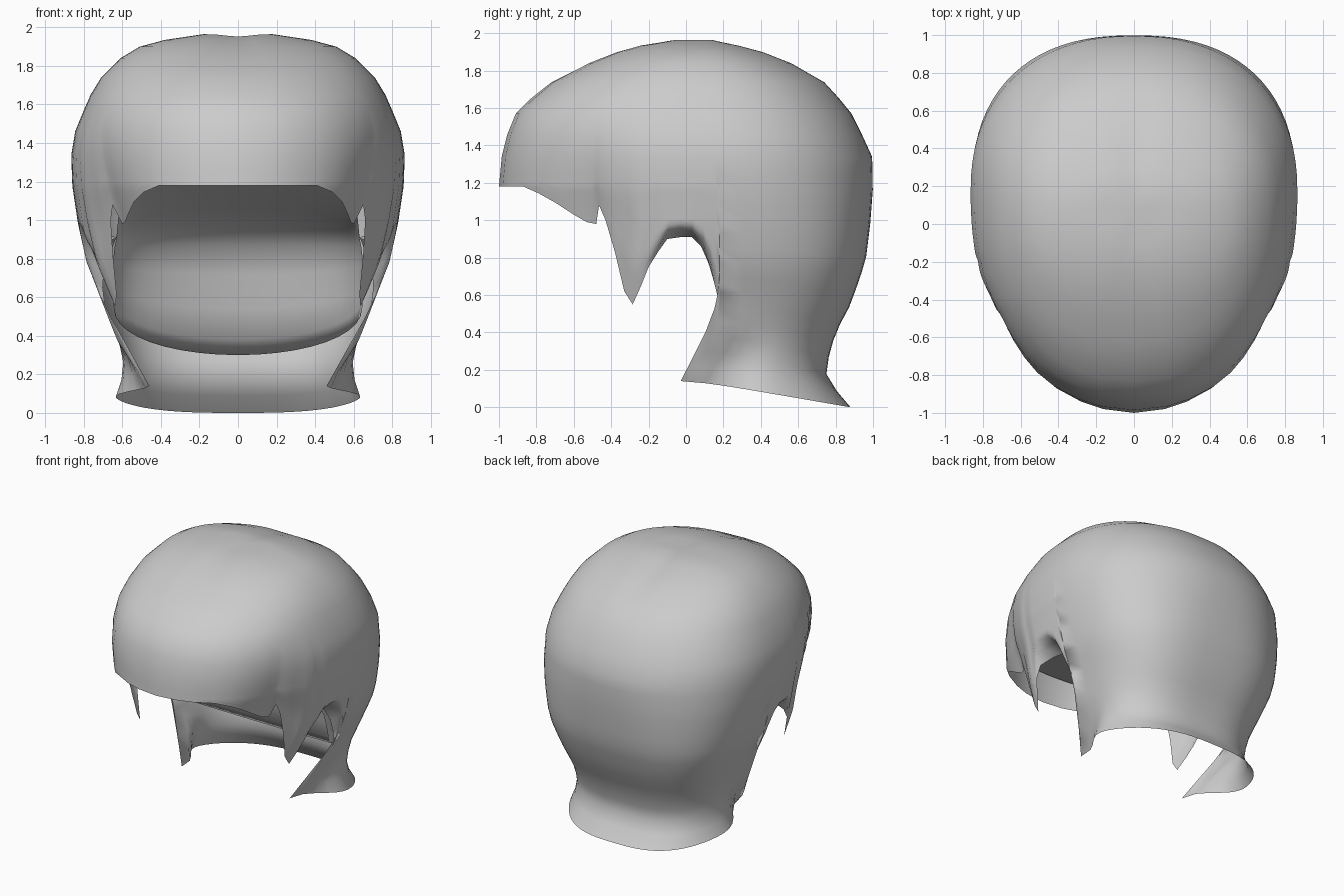
import bpy, bmesh, math

# Horizontal sections: z, centre y, front y, back y, half width
SECT = [
    (0.00, -0.10, -1.0, 0.88, 0.71), (0.08, -0.07, -1.0, 0.81, 0.69),
    (0.18, 0.00, -1.0, 0.75, 0.65), (0.28, 0.09, -1.0, 0.765, 0.63),
    (0.40, 0.16, -1.0, 0.80, 0.64), (0.55, 0.18, -1.06, 0.88, 0.69),
    (0.78, 0.18, -1.00, 0.96, 0.785), (0.98, 0.18, -0.95, 0.985, 0.83),
    (1.18, 0.18, -1.00, 1.00, 0.86), (1.34, 0.17, -0.985, 0.995, 0.865),
    (1.46, 0.15, -0.955, 0.94, 0.845), (1.57, 0.12, -0.91, 0.885, 0.80),
    (1.65, 0.10, -0.83, 0.82, 0.765), (1.74, 0.08, -0.72, 0.74, 0.71),
    (1.84, 0.06, -0.53, 0.57, 0.61), (1.90, 0.06, -0.38, 0.42, 0.51),
    (1.935, 0.07, -0.26, 0.29, 0.38), (1.955, 0.08, -0.10, 0.16, 0.18),
]
TOP_ROWS = [1.955, 1.935, 1.90, 1.84, 1.79, 1.74, 1.65, 1.57, 1.46, 1.34, 1.25]
PF = 2 / 2.2
LOW_ROWS = 14


def section(z):
    for a, b in zip(SECT, SECT[1:]):
        if z <= b[0]:
            f = max(0, (z - a[0]) / (b[0] - a[0]))
            return [p + (q - p) * f for p, q in zip(a, b)][1:]
    return SECT[-1][1:]


def point(th, z):
    c, f, b, w = section(z)
    co, si = math.cos(th), max(0, math.sin(th))
    # the back is squarer low down
    p = PF if co > 0 else 2 / (2.25 + 0.6 * max(0, min(1, (1.3 - z) / 0.6)))
    y = c - (c - f) * co ** p if co > 0 else c + (b - c) * (-co) ** p
    x = w * si ** p
    # nape corners bend inwards
    k = 0.31 * max(0, min(1, (0.42 - z) / 0.28)) ** 1.5
    x *= 1 - k * math.exp(-((th - math.pi / 2) / 0.25) ** 2)
    return x, y, z


def angle_at(y, z):
    c, f, b, w = section(z)
    return math.acos(min(1, max(0, (c - y) / (c - f))) ** (1 / PF))


# Hem of fringe and sideburn: y, z, x
HEM = [(-1.0, 1.18, 0), (-0.98, 1.18, 0.16), (-0.94, 1.18, 0.28), (-0.87, 1.18, 0.41),
       (-0.79, 1.145, 0.49), (-0.70, 1.095, 0.54), (-0.60, 1.03, 0.57),
       (-0.53, 0.99, 0.585), (-0.48, 0.98, 0.60), (-0.465, 1.08, 0.65),
       (-0.43, 1.0, 0.66), (-0.38, 0.83, 0.65), (-0.33, 0.62, 0.63),
       (-0.285, 0.55, 0.635), (-0.24, 0.65, 0.68), (-0.20, 0.75, 0.72)]
# Hem of ear arch: y, z, inward curl
ARCH = [(-0.15, 0.83, 0.06), (-0.10, 0.90, 0.18), (-0.03, 0.91, 0.23), (0.03, 0.91, 0.22),
        (0.09, 0.85, 0.18), (0.13, 0.75, 0.10), (0.155, 0.65, 0.04), (0.179, 0.55, 0)]
cols = []
for y, z, x in HEM:
    th = angle_at(y, z)
    full = point(th, z)[0]
    cols.append((th, z, 0, x / full if full > 0.01 else 1))
cols += [(angle_at(y, z), z, c, 1) for y, z, c in ARCH]
# Nape hem
N = 20
for i in range(N + 1):
    th = math.pi / 2 * (1 + i / N)
    cols.append((th, 0.14 * (1 + math.cos(th)), 0, 1))


def finish(bm, name):
    for f in bm.faces:
        f.smooth = True
    me = bpy.data.meshes.new(name)
    bm.to_mesh(me)
    bm.free()
    ob = bpy.data.objects.new(name, me)
    bpy.context.collection.objects.link(ob)
    m = ob.modifiers.new("mirror", 'MIRROR')
    m.use_clip = True
    m.merge_threshold = 0.002


# Outer half shell
bm = bmesh.new()
crown = bm.verts.new((0, 0.08, 1.945))
prev = None
for n, (th, hem, curl, sx) in enumerate(cols):
    rows = TOP_ROWS + [1.25 + (hem - 1.25) * i / LOW_ROWS for i in range(1, LOW_ROWS + 1)]
    line = []
    for r, z in enumerate(rows):
        x, y, z = point(th, z)
        # front and sideburn narrow towards the hem
        t = max(0, min(1, (1.55 - z) / (1.55 - hem)))
        x *= 1 + (sx - 1) * t
        # ear arch edge turns inwards
        left = len(rows) - 1 - r
        x *= 1 - curl * (1, 0.35, 0.08)[left] if left < 3 else 1
        if n in (0, len(cols) - 1):
            x = 0
        # shallow parting along the crown
        z -= 0.012 * math.exp(-(x / 0.09) ** 2) * max(0, min(1, (z - 1.7) / 0.2))
        z += 0.01 if r == 0 else 0
        line.append(bm.verts.new((x, y, z)))
    if prev:
        bm.faces.new((crown, prev[0], line[0]))
        for a, b, c, d in zip(prev, prev[1:], line[1:], line):
            bm.faces.new((a, b, c, d))
    prev = line
bmesh.ops.recalc_face_normals(bm, faces=bm.faces)
if sum(f.normal.x * f.calc_area() for f in bm.faces) < 0:
    bmesh.ops.reverse_faces(bm, faces=bm.faces)
finish(bm, "hair_shell")

# Inner lining from nape roll to fringe: centre y, z, then side edge x, y, z
LINING = [(0.74, 0.33, 0.64, 0.20, 0.53), (0.60, 0.30, 0.645, 0.18, 0.55),
          (0.52, 0.38, 0.65, 0.165, 0.61), (0.47, 0.54, 0.65, 0.15, 0.67),
          (0.45, 0.72, 0.65, 0.12, 0.77), (0.40, 0.87, 0.64, 0.08, 0.86),
          (0.28, 0.97, 0.63, 0.03, 0.91), (0.03, 1.06, 0.63, -0.06, 0.92),
          (-0.30, 1.16, 0.62, -0.20, 1.02), (-0.62, 1.27, 0.57, -0.42, 1.18),
          (-0.95, 1.38, 0.46, -0.72, 1.32)]
bm = bmesh.new()
S = 10
prev = None
for cy, cz, ex, ey, ez in LINING:
    line = []
    for i in range(S + 1):
        a = math.pi / 2 * i / S
        k = math.cos(a) ** 0.9 if i < S else 0
        line.append(bm.verts.new((ex * math.sin(a), ey + (cy - ey) * k, ez + (cz - ez) * k)))
    if prev:
        for a, b, c, d in zip(prev, prev[1:], line[1:], line):
            bm.faces.new((a, b, c, d))
    prev = line
bmesh.ops.recalc_face_normals(bm, faces=bm.faces)
if sum(f.normal.z * f.calc_area() for f in bm.faces) > 0:
    bmesh.ops.reverse_faces(bm, faces=bm.faces)
finish(bm, "hair_lining")
